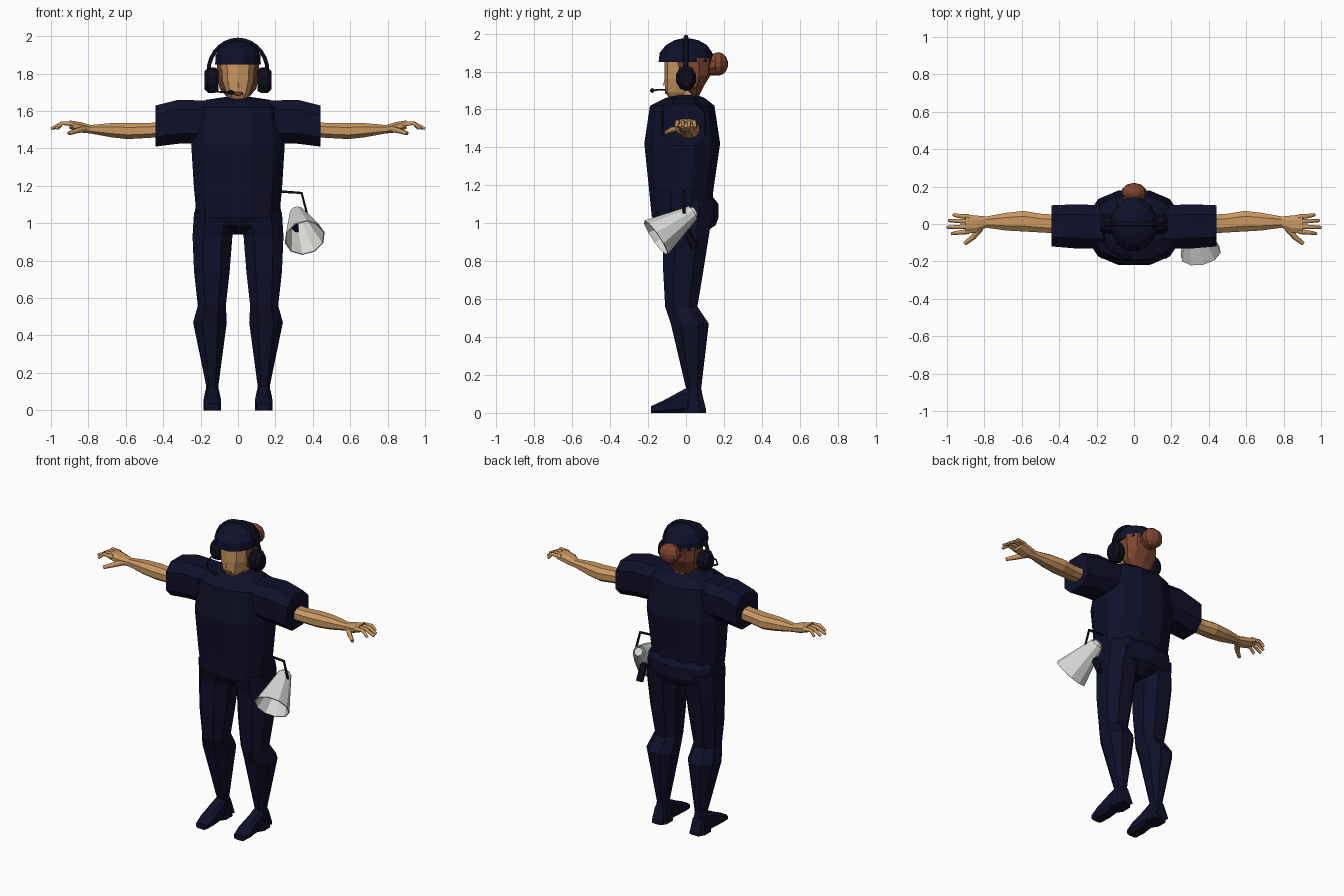
import bpy, bmesh
from math import cos, sin, pi, copysign
from mathutils import Vector, Matrix

if "Cube" in bpy.data.objects:
    bpy.data.objects.remove(bpy.data.objects["Cube"], do_unlink=True)


def material(name, r, g, b):
    m = bpy.data.materials.new(name)
    m.use_nodes = True
    m.diffuse_color = (r, g, b, 1)
    m.node_tree.nodes["Principled BSDF"].inputs["Base Color"].default_value = (r, g, b, 1)
    return m


NAVY = material("navy cloth", .005, .005, .023)
DARK = material("headset black", .004, .004, .012)
SKIN = material("skin", .58, .31, .12)
HAIR = material("auburn hair", .21, .06, .03)
LIPS = material("lips", .25, .07, .04)
WHITE = material("megaphone white", .68, .7, .67)


def add_mesh(name, bm, mat):
    bmesh.ops.recalc_face_normals(bm, faces=bm.faces)
    me = bpy.data.meshes.new(name)
    bm.to_mesh(me)
    bm.free()
    me.materials.append(mat)
    ob = bpy.data.objects.new(name, me)
    bpy.context.collection.objects.link(ob)
    return ob


def loft(name, mat, axis, rings, n=8, power=.85, side=1):
    """Skin rounded rings: (position on axis, low a, high a, low b, high b)."""
    bm = bmesh.new()
    loops = []
    for t, a0, a1, b0, b1 in rings:
        loop = []
        for i in range(n):
            ang = 2 * pi * (i + .5) / n
            u, v = [copysign(abs(f / cos(pi / n)) ** power, f) for f in (cos(ang), sin(ang))]
            co = [(a0 + a1) / 2 + u * (a1 - a0) / 2, (b0 + b1) / 2 + v * (b1 - b0) / 2]
            co.insert("xyz".index(axis), t)
            loop.append(bm.verts.new((co[0] * side, co[1], co[2])))
        loops.append(loop)
    for low, high in zip(loops, loops[1:]):
        for i in range(n):
            j = (i + 1) % n
            bm.faces.new((low[i], low[j], high[j], high[i]))
    bm.faces.new(loops[0])
    bm.faces.new(loops[-1])
    return add_mesh(name, bm, mat)


def body(name, mat, rings, **kw):
    """Upright loft centred on x: (z, half width, front y, back y)."""
    return loft(name, mat, "z", [(z, -w, w, f, b) for z, w, f, b in rings], **kw)


def tube(name, mat, radius, points, taper=1, side=1):
    cu = bpy.data.curves.new(name, "CURVE")
    cu.dimensions = "3D"
    cu.bevel_depth = radius
    cu.bevel_resolution = 1
    cu.use_fill_caps = True
    sp = cu.splines.new("POLY")
    sp.points.add(len(points) - 1)
    for i, (p, (x, y, z)) in enumerate(zip(sp.points, points)):
        p.co = (x * side, y, z, 1)
        p.radius = 1 + (taper - 1) * i / (len(points) - 1)
    cu.materials.append(mat)
    ob = bpy.data.objects.new(name, cu)
    bpy.context.collection.objects.link(ob)
    return ob


def cone(name, mat, start, end, r1, r2, n=10, caps=True):
    start, end = Vector(start), Vector(end)
    axis = end - start
    bm = bmesh.new()
    bmesh.ops.create_cone(bm, cap_ends=caps, segments=n, radius1=r1, radius2=r2,
                          depth=axis.length)
    turn = axis.to_track_quat("Z", "Y").to_matrix().to_4x4()
    bm.transform(Matrix.Translation((start + end) / 2) @ turn)
    return add_mesh(name, bm, mat)


def ball(name, mat, centre, size):
    bm = bmesh.new()
    bmesh.ops.create_uvsphere(bm, u_segments=10, v_segments=7, radius=1)
    bm.transform(Matrix.Translation(centre) @ Matrix.Diagonal((*size, 1)))
    return add_mesh(name, bm, mat)


# Clothing on the trunk
body("shirt", NAVY, [(1.03, .22, -.18, .13), (1.18, .235, -.195, .145), (1.42, .25, -.22, .18),
                     (1.62, .225, -.19, .15), (1.66, .17, -.11, .1), (1.675, .07, -.05, .06)],
     n=12)
body("hips", NAVY, [(.94, .04, -.07, .08), (.99, .21, -.14, .15), (1.03, .235, -.16, .165),
                    (1.1, .225, -.16, .165), (1.16, .2, -.13, .12)], n=10)

# Limbs, built once for each side
for label, s in (("left", 1), ("right", -1)):
    loft(label + "_sleeve", NAVY, "x",
         [(.14, -.13, .1, 1.43, 1.655), (.32, -.13, .105, 1.425, 1.66),
          (.44, -.12, .1, 1.41, 1.63)], power=.7, side=s)
    loft(label + "_leg", NAVY, "z",
         [(1.06, .0, .235, -.15, .14), (.93, .03, .243, -.12, .12), (.74, .045, .235, -.12, .09),
          (.56, .065, .215, -.11, .06), (.47, .06, .24, -.08, .12),
          (.13, .105, .17, 0, .08), (.0, .09, .185, -.03, .105)], side=s)
    loft(label + "_foot", NAVY, "y",
         [(-.185, .1, .175, 0, .035), (-.12, .09, .185, 0, .065), (0, .1, .175, 0, .13),
          (.08, .105, .17, 0, .12), (.105, .1, .175, 0, .02)], power=.6, side=s)
    loft(label + "_arm", SKIN, "x",
         [(.42, -.05, .05, 1.46, 1.54), (.5, -.045, .055, 1.455, 1.535),
          (.59, -.04, .07, 1.45, 1.535), (.68, -.035, .06, 1.46, 1.535),
          (.79, -.02, .04, 1.48, 1.525), (.84, -.045, .045, 1.485, 1.54),
          (.9, -.05, .05, 1.505, 1.55)], side=s)
    for finger, y, reach in (("index", -.04, .975), ("middle", -.014, 1), ("ring", .014, .99),
                             ("little", .038, .965)):
        tube(f"{label}_{finger}_finger", SKIN, .014,
             [(.88, y, 1.53), (.94, y * 1.15, 1.535), (reach, y * 1.3, 1.505)], .6, s)
    tube(label + "_thumb", SKIN, .019,
         [(.82, -.02, 1.505), (.86, -.07, 1.495), (.905, -.105, 1.48)], .55, s)
    # Headset cup
    loft(label + "_ear_cup", DARK, "x",
         [(.105, -.04, .04, 1.71, 1.82), (.125, -.052, .052, 1.7, 1.83),
          (.16, -.052, .052, 1.7, 1.83), (.18, -.035, .035, 1.72, 1.81)], n=10, power=1, side=s)

# Head
body("neck", SKIN, [(1.6, .075, -.05, .075), (1.68, .06, -.04, .07), (1.76, .06, -.04, .07)])
body("face", SKIN, [(1.655, .035, -.085, -.03), (1.69, .06, -.105, .03), (1.76, .082, -.11, .07),
                    (1.87, .09, -.11, .1)], n=10)
cone("nose", SKIN, (0, -.108, 1.725), (0, -.1, 1.79), .014, .004, 4)
loft("lips", LIPS, "y", [(-.112, -.02, .02, 1.687, 1.699), (-.103, -.026, .026, 1.682, 1.704)],
     n=6, power=1)
body("hair", HAIR, [(1.675, .06, .02, .07), (1.72, .098, -.02, .09), (1.78, .11, -.055, .125),
                    (1.87, .112, -.085, .137)], n=10)
ball("hair_bun", HAIR, (0, .17, 1.84), (.068, .052, .062))
cone("hair_tie", HAIR, (0, .1, 1.83), (0, .15, 1.838), .05, .06)
body("cap", NAVY, [(1.85, .122, -.145, .145), (1.9, .12, -.138, .138), (1.94, .095, -.105, .11),
                   (1.965, .055, -.06, .065), (1.975, .015, -.02, .02)], n=12, power=1)

# Headset band and microphone
tube("headset_band", DARK, .012,
     [(.158 * cos(pi * i / 14), 0, 1.81 + .172 * sin(pi * i / 14)) for i in range(15)])
tube("microphone_boom", DARK, .005,
     [(-.165, -.02, 1.73), (-.16, -.1, 1.705), (-.11, -.155, 1.703), (-.04, -.178, 1.7)])
ball("microphone_tip", DARK, (-.04, -.178, 1.7), (.022, .012, .012))

# Megaphone on the hip
bell = cone("megaphone_bell", WHITE, (.357, -.16, .922), (.315, .035, 1.055), .105, .035, caps=False)
wall = bell.modifiers.new("wall", "SOLIDIFY")
wall.thickness = .006
cone("megaphone_back", WHITE, (.319, .015, 1.042), (.312, .048, 1.064), .037, .026)
cone("megaphone_grip", DARK, (.305, .045, .87), (.305, -.015, 1.0), .022, .022, 6)
tube("megaphone_hook", DARK, .008,
     [(.22, -.01, 1.17), (.34, -.01, 1.162), (.368, -.01, 1.055), (.325, .01, 1.035)])
